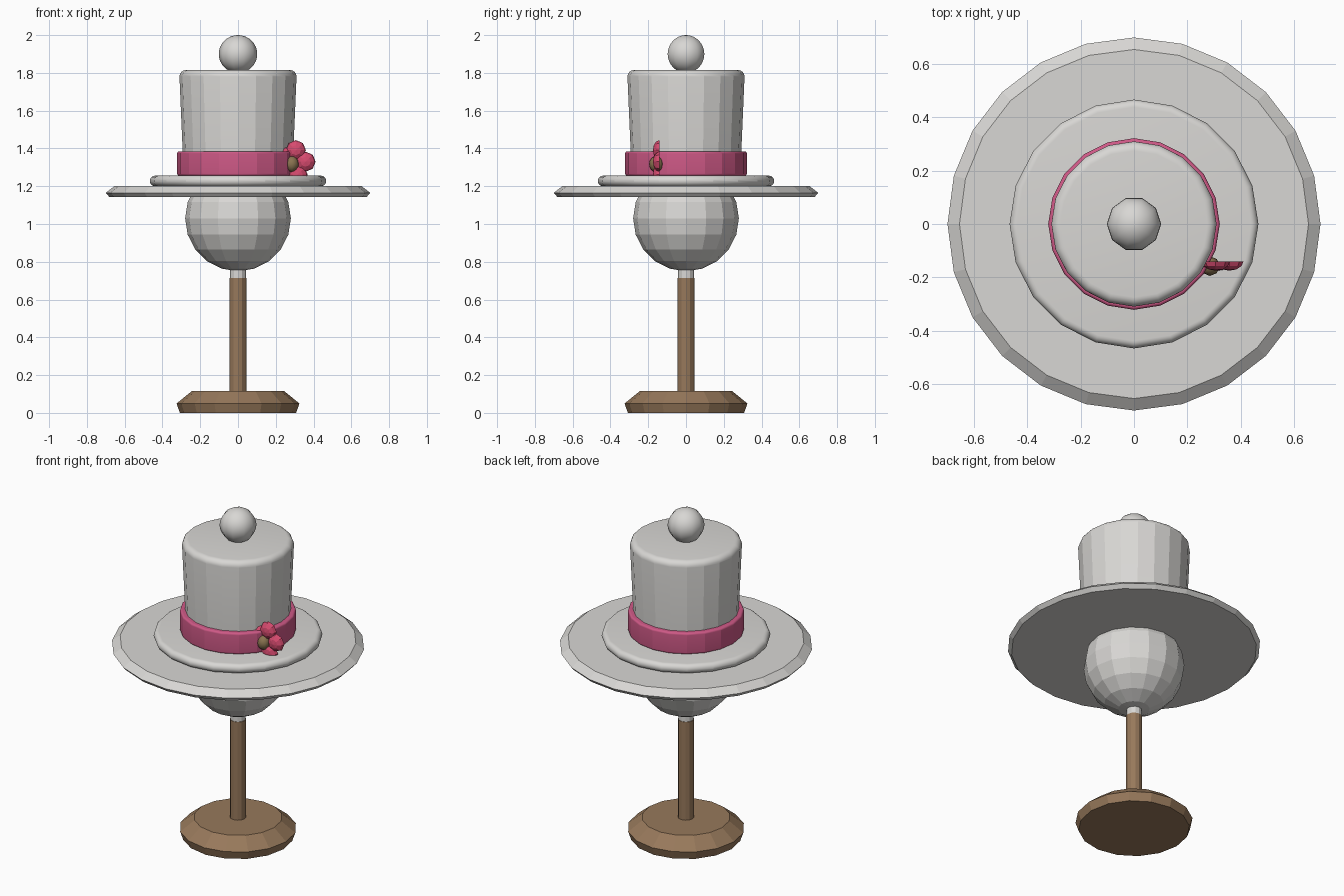
import bpy, bmesh, math
from mathutils import Matrix, Vector

cube = bpy.data.objects.get("Cube")
if cube:
    bpy.data.objects.remove(cube, do_unlink=True)


def material(name, rgb):
    mat = bpy.data.materials.new(name)
    mat.use_nodes = True
    colour = (*rgb, 1.0)
    mat.diffuse_color = colour
    mat.node_tree.nodes["Principled BSDF"].inputs["Base Color"].default_value = colour
    return mat


WHITE = material("soft white", (0.69, 0.68, 0.66))
PINK = material("ribbon pink", (0.62, 0.10, 0.24))
PETAL = material("petal pink", (0.68, 0.07, 0.16))
WOOD = material("brown wood", (0.31, 0.19, 0.105))
OLIVE = material("olive brown", (0.25, 0.17, 0.08))


def finish(bm, name, mat, smooth_angle):
    bmesh.ops.recalc_face_normals(bm, faces=bm.faces)
    mesh = bpy.data.meshes.new(name)
    bm.to_mesh(mesh)
    bm.free()
    mesh.materials.append(mat)
    obj = bpy.data.objects.new(name, mesh)
    bpy.context.collection.objects.link(obj)
    if smooth_angle:
        bpy.ops.object.select_all(action="DESELECT")
        obj.select_set(True)
        bpy.context.view_layer.objects.active = obj
        bpy.ops.object.shade_smooth_by_angle(angle=math.radians(smooth_angle))
    return obj


def lathe(name, profile, sides, mat, smooth_angle=0):
    """Turn (radius, height) points around z and cap both ends."""
    bm = bmesh.new()
    rings = []
    for r, z in profile:
        turns = [math.tau * i / sides for i in range(sides)]
        rings.append([bm.verts.new((r * math.sin(a), r * math.cos(a), z)) for a in turns])
    for low, high in zip(rings, rings[1:]):
        for i in range(sides):
            j = (i + 1) % sides
            bm.faces.new((low[i], low[j], high[j], high[i]))
    bm.faces.new(rings[0])
    bm.faces.new(rings[-1])
    return finish(bm, name, mat, smooth_angle)


def arc(r, z, radius, start, end, steps=6):
    """Quarter-round profile points about (r, z)."""
    points = []
    for i in range(steps + 1):
        a = math.radians(start + (end - start) * i / steps)
        points.append((r + radius * math.cos(a), z + radius * math.sin(a)))
    return points


def ball(name, centre, scale, sides, rings, mat, smooth_angle=0, dome=False):
    """Ellipsoid with a vertex toward +y; a dome keeps only its front half."""
    bm = bmesh.new()
    bmesh.ops.create_uvsphere(bm, u_segments=sides, v_segments=rings, radius=1)
    axis = "X" if dome else "Z"
    bmesh.ops.rotate(bm, verts=bm.verts, matrix=Matrix.Rotation(math.pi / 2, 3, axis))
    if dome:
        geom = bm.verts[:] + bm.edges[:] + bm.faces[:]
        bmesh.ops.bisect_plane(bm, geom=geom, plane_co=(0, 0, 0),
                               plane_no=(0, 1, 0), clear_outer=True)
        bmesh.ops.holes_fill(bm, edges=[e for e in bm.edges if e.is_boundary])
    bmesh.ops.scale(bm, verts=bm.verts, vec=scale)
    bmesh.ops.translate(bm, verts=bm.verts, vec=centre)
    return finish(bm, name, mat, smooth_angle)


# Stand
lathe("stand_base", [(0.308, 0), (0.325, 0.05), (0.245, 0.115)], 16, WOOD)
lathe("stand_pole", [(0.045, 0.1), (0.045, 0.715)], 12, WOOD)
lathe("neck", [(0.043, 0.715), (0.043, 0.8)], 12, WHITE)
ball("head_form", (0, 0, 1.03), (0.28, 0.28, 0.28), 16, 10, WHITE)

# Brim and the raised step on it
lathe("brim", [(0.68, 1.142), (0.7, 1.165), (0.655, 1.2)], 24, WHITE)
lathe("brim_step", arc(0.439, 1.228, 0.028, -90, 90, 12), 20, WHITE, 17)

# Crown, ribbon and knob
lathe("crown", [(0.287, 1.25)] + arc(0.275, 1.78, 0.035, 0, 90), 20, WHITE, 17)
lathe("ribbon", arc(0.31, 1.267, 0.012, -90, 0) + arc(0.31, 1.373, 0.012, 0, 90),
      20, PINK, 17)
ball("knob", (0, 0, 1.9), (0.102, 0.102, 0.1), 10, 16, WHITE, 40)

# Flower on the left of the ribbon
flower = Vector((0.29, -0.14, 1.325))
for i in range(5):
    a = math.radians(76 + 72 * i)
    spot = flower + Vector((math.cos(a), 0, math.sin(a))) * 0.068
    ball(f"petal_{i + 1}", spot, (0.053, 0.035, 0.053), 8, 6, PETAL, 0, dome=True)
ball("flower_centre", (0.285, -0.158, 1.317), (0.037, 0.037, 0.042), 8, 8, OLIVE, 50)
